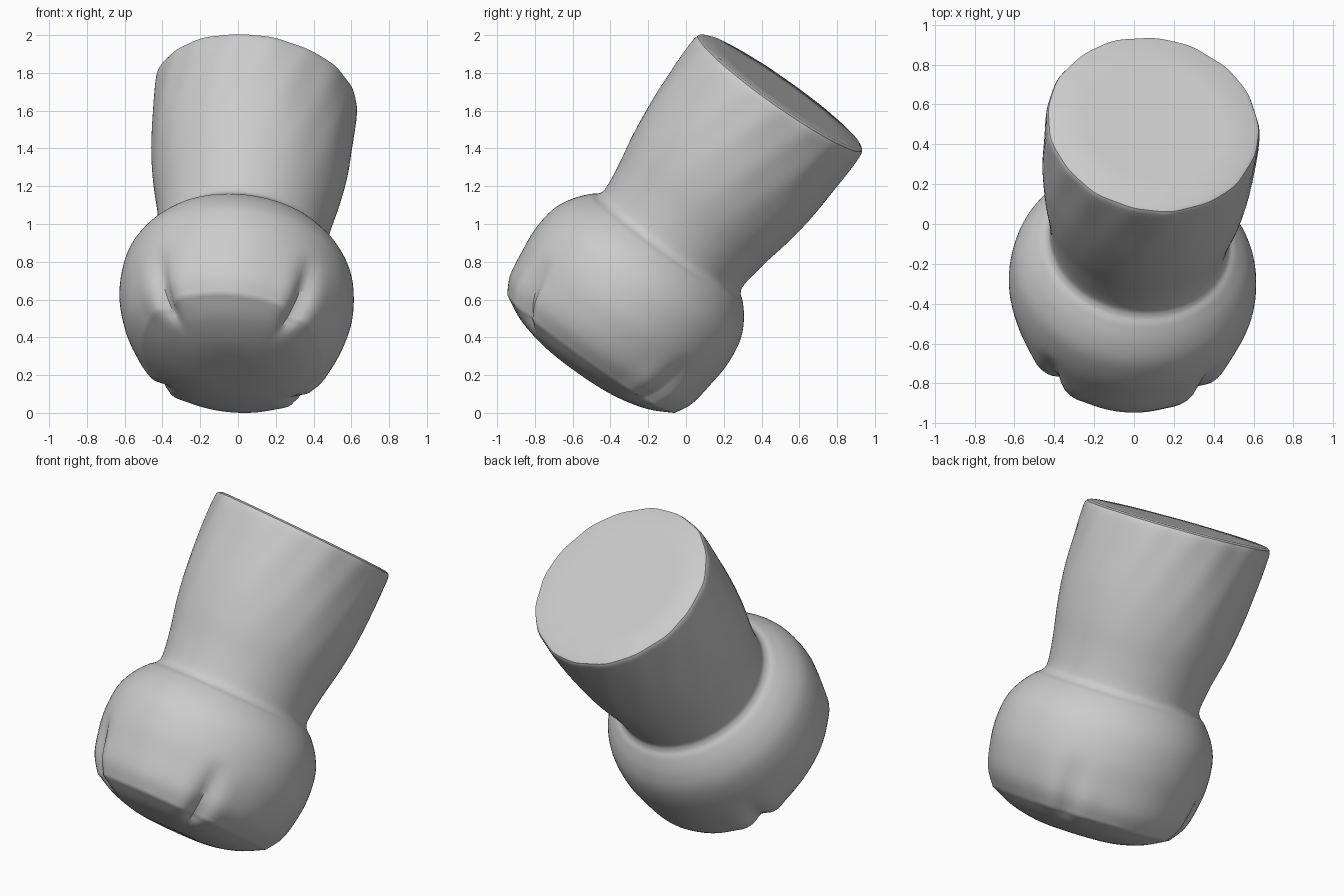
import bpy, bmesh, math
from mathutils import Vector

if "Cube" in bpy.data.objects:
    bpy.data.objects.remove(bpy.data.objects["Cube"])

SEG = 128
# tilted frame: axis leans back and slightly to the right
BASE = Vector((-0.035, -0.5, 0.31))
AXIS = Vector((0.077, 0.577, 0.817))
SIDE = Vector((0.995, -0.058, -0.082))
BACK = Vector((0, 0.817, -0.577))


def smooth_curve(pts, n=5):
    """Catmull-Rom samples through (radius, height) points"""
    p = [pts[0]] + pts + [pts[-1]]
    out = []
    for i in range(1, len(p) - 2):
        a, b, c, d = (Vector(q) for q in p[i - 1:i + 3])
        for k in range(n):
            t = k / n
            out.append(0.5 * (2 * b + (c - a) * t + (2 * a - 5 * b + 4 * c - d) * t * t
                              + (3 * b - a - 3 * c + d) * t ** 3))
    return out + [Vector(pts[-1])]


# profile sections: domed underside, bulbous head and stem, flat top
under = smooth_curve([(0.03, -0.115), (0.18, -0.113), (0.30, -0.097), (0.43, -0.06), (0.545, 0.0)])
body = smooth_curve([(0.545, 0.0), (0.59, 0.09), (0.61, 0.22), (0.622, 0.36), (0.606, 0.50),
                     (0.56, 0.60), (0.50, 0.675), (0.46, 0.71), (0.447, 0.76),
                     (0.465, 0.90), (0.50, 1.08), (0.525, 1.28), (0.536, 1.50), (0.538, 1.66),
                     (0.53, 1.70)])
top = [Vector((r, 1.71)) for r in (0.51, 0.35, 0.18, 0.03)]
profile = under + body[1:] + top

# crease angle and depth: front right, front left, back right, back left
NOTCHES = [(-50, 0.06), (-131, 0.06), (45, 0.03), (135, 0.035)]


def surface_point(r, t, a):
    # rounded left and right shoulders at the bottom of the head
    low = max(0.0, 1 - max(t, 0) / 0.32) ** 2
    r *= 1 - 0.12 * low * abs(math.cos(a)) ** 2.5
    # four creases around the lower head
    for deg, depth in NOTCHES:
        d = (a - math.radians(deg) + math.pi) % (2 * math.pi) - math.pi
        fade = max(0.0, 1 - max(t, 0) / 0.34) * min(1, r / 0.5) ** 8
        r -= depth * fade * math.exp(-(d / 0.075) ** 2)
        r += 0.012 * fade * math.exp(-((abs(d) - 0.2) / 0.1) ** 2)
    # gentle unevenness of the stem, which bends slightly back
    if t > 0.9:
        w = min(1, (t - 0.9) / 0.7) * r / 0.53
        r += w * (0.002 * math.sin(9 * a + 5 * t) + 0.002 * math.sin(17 * a - 11 * t))
    bend = 0.022 * max(0, t - 0.5) / 1.2
    # cut top slopes a touch to the right
    t -= 0.03 * r * math.cos(a) * max(0, t - 1.0) / 0.7
    return BASE + AXIS * t + SIDE * (r * math.cos(a)) + BACK * (r * math.sin(a) + bend)


bm = bmesh.new()
rings = [[bm.verts.new(surface_point(p.x, p.y, 2 * math.pi * i / SEG)) for i in range(SEG)]
         for p in profile]
for lo, hi in zip(rings, rings[1:]):
    for i in range(SEG):
        j = (i + 1) % SEG
        bm.faces.new((lo[i], lo[j], hi[j], hi[i]))
bm.faces.new(rings[0][::-1])
bm.faces.new(rings[-1])
bmesh.ops.recalc_face_normals(bm, faces=bm.faces)
# stand on the floor
low_z = min(v.co.z for v in bm.verts)
bmesh.ops.translate(bm, verts=bm.verts, vec=(0, 0, -low_z))

mesh = bpy.data.meshes.new("bottle_stopper")
bm.to_mesh(mesh)
bm.free()
stopper = bpy.data.objects.new("bottle_stopper", mesh)
bpy.context.collection.objects.link(stopper)
bpy.context.view_layer.objects.active = stopper
stopper.select_set(True)
bpy.ops.object.shade_smooth_by_angle(angle=math.radians(40))
